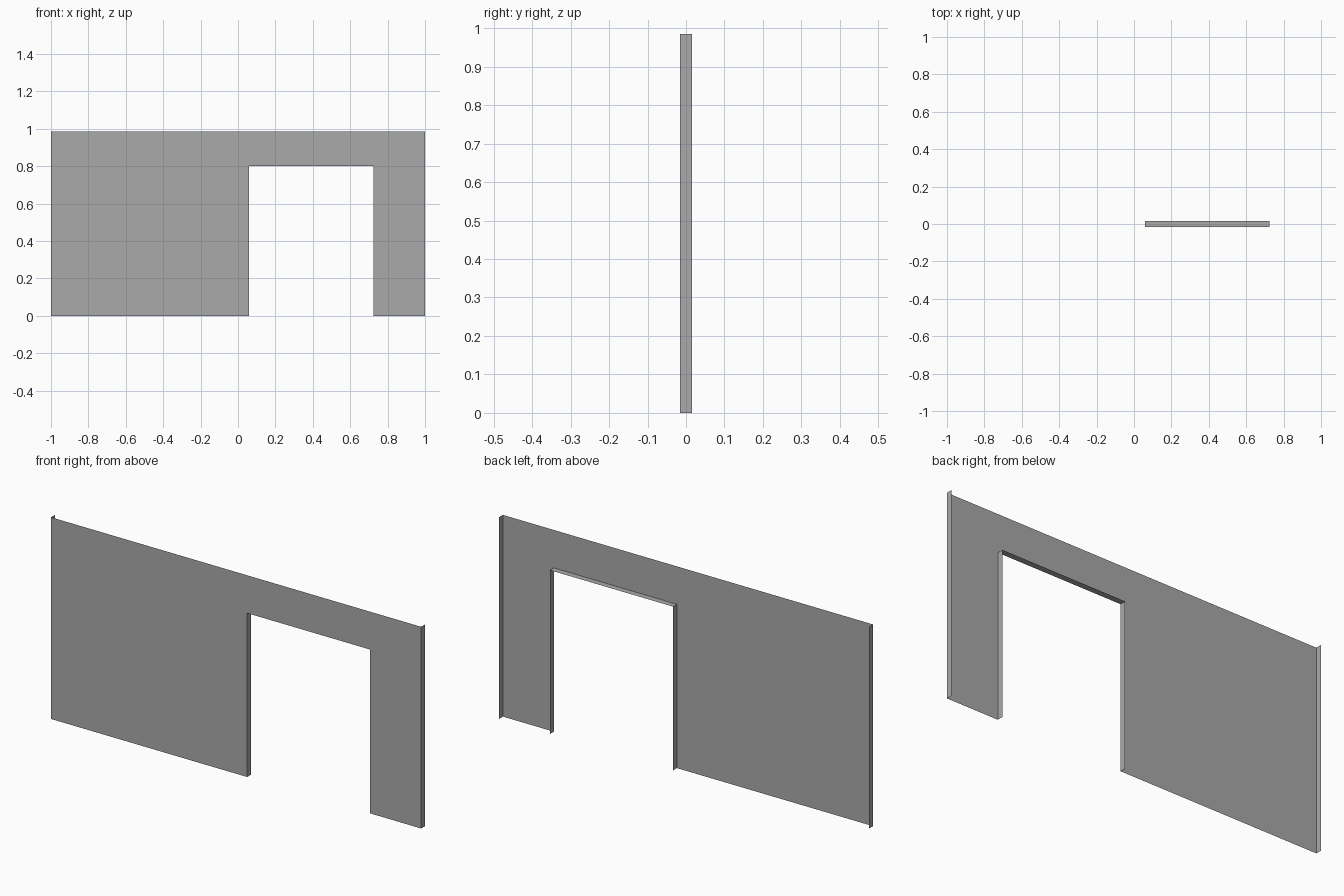
import bpy

cube = bpy.data.objects.get("Cube")
if cube:
    bpy.data.objects.remove(cube, do_unlink=True)

HALF_WIDTH, HEIGHT, HALF_DEPTH = 1.0, 0.985, 0.015
DOOR_LEFT, DOOR_RIGHT, DOOR_TOP = 0.06, 0.725, 0.80

grey = bpy.data.materials.new("wall grey")
grey.use_nodes = True
colour = (0.4, 0.4, 0.4, 1)
grey.diffuse_color = colour
grey.node_tree.nodes["Principled BSDF"].inputs["Base Color"].default_value = colour


def make_part(name, verts, faces):
    mesh = bpy.data.meshes.new(name)
    mesh.from_pydata(verts, [], faces)
    mesh.materials.append(grey)
    part = bpy.data.objects.new(name, mesh)
    bpy.context.collection.objects.link(part)
    return part


def ribbon(name, path):
    """Thin strip running from front to back along an (x, z) path."""
    n = len(path)
    verts = [(x, y, z) for y in (-HALF_DEPTH, HALF_DEPTH) for x, z in path]
    return make_part(name, verts, [(i, i + n, i + n + 1, i + 1) for i in range(n - 1)])


# Doorway outline, from the foot of one jamb over to the other
doorway = [(DOOR_LEFT, 0), (DOOR_LEFT, DOOR_TOP), (DOOR_RIGHT, DOOR_TOP), (DOOR_RIGHT, 0)]

# Front sheet with the doorway cut out
outline = [(-HALF_WIDTH, 0)] + doorway + [(HALF_WIDTH, 0), (HALF_WIDTH, HEIGHT), (-HALF_WIDTH, HEIGHT)]
make_part("wall_panel", [(x, -HALF_DEPTH, z) for x, z in outline], [range(len(outline))])

# Jambs and lintel lining the doorway
ribbon("door_lining", doorway[::-1])

# Flanges closing the two ends
ribbon("left_end_flange", [(HALF_WIDTH, HEIGHT), (HALF_WIDTH, 0)])
ribbon("right_end_flange", [(-HALF_WIDTH, 0), (-HALF_WIDTH, HEIGHT)])
